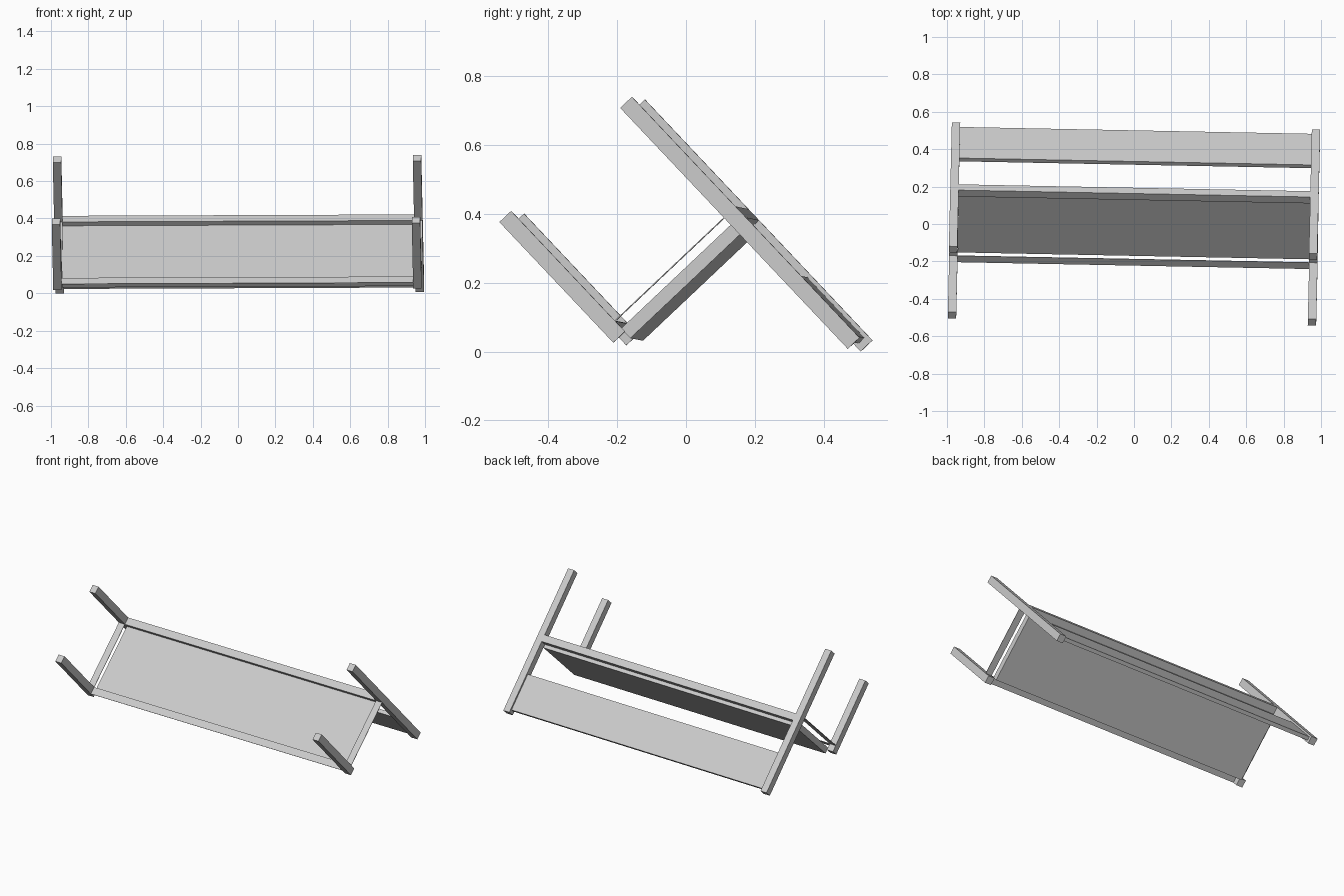
import bpy, bmesh
from mathutils import Matrix, Vector

if "Cube" in bpy.data.objects:
    bpy.data.objects.remove(bpy.data.objects["Cube"], do_unlink=True)

# One plain grey for the whole bench
grey = bpy.data.materials.new("plain grey")
grey.use_nodes = True
colour = (0.6, 0.6, 0.6, 1)
grey.diffuse_color = colour
grey.node_tree.nodes["Principled BSDF"].inputs["Base Color"].default_value = colour

# Tipped-over pose: bench x = length, y = depth to the back, z = feet to top
length = Vector((-1, 0.0195, -0.004)).normalized()
up = Vector((0, 0.687, -0.727))
up = (up - length * up.dot(length)).normalized()
depth = up.cross(length)
pose = Matrix((length, depth, up)).transposed().to_4x4()
pose.translation = (-0.01, -0.508, 0.391)

parts = []


def box(name, x, y, z):
    """Box spanning three (low, high) ranges in upright bench space."""
    spans = (x, y, z)
    bm = bmesh.new()
    bmesh.ops.create_cube(bm, size=1)
    for v in bm.verts:
        v.co = [(a + b) / 2 + c * (b - a) for c, (a, b) in zip(v.co, spans)]
    bm.transform(pose)
    mesh = bpy.data.meshes.new(name)
    bm.to_mesh(mesh)
    bm.free()
    mesh.materials.append(grey)
    obj = bpy.data.objects.new(name, mesh)
    bpy.context.collection.objects.link(obj)
    parts.append(obj)


INNER, OUTER = 0.94, 0.985      # leg faces along the length
HALF = 0.0235                   # half leg depth
BACK = 0.483                    # back leg axis behind the front leg axis
RAIL = 0.438                    # underside of the seat frame

# Legs and thin side strips at both ends
for side, x in (("left", (-OUTER, -INNER)), ("right", (INNER, OUTER))):
    box(side + "_front_leg", x, (-HALF, HALF), (0, 0.482))
    box(side + "_back_leg", x, (BACK - HALF, BACK + HALF), (0, 0.963))
    box(side + "_seat_strip", x, (HALF, BACK - HALF), (RAIL, RAIL + 0.003))

# Seat, its front strip and its back rail
span = (-INNER, INNER)
box("front_seat_strip", span, (-HALF, HALF), (RAIL, RAIL + 0.003))
box("back_seat_rail", span, (BACK - HALF, BACK + HALF), (RAIL, 0.483))
box("seat", span, (0.021, BACK - HALF), (0.467, 0.506))

# Backrest board
box("backrest", span, (BACK - 0.012, BACK + 0.012), (0.70, 0.942))

# Rest on the ground, centred
points = [v.co for o in parts for v in o.data.vertices]
low = [min(p[i] for p in points) for i in range(3)]
high = [max(p[i] for p in points) for i in range(3)]
shift = Vector((-(low[0] + high[0]) / 2, -(low[1] + high[1]) / 2, -low[2]))
for o in parts:
    o.data.transform(Matrix.Translation(shift))
